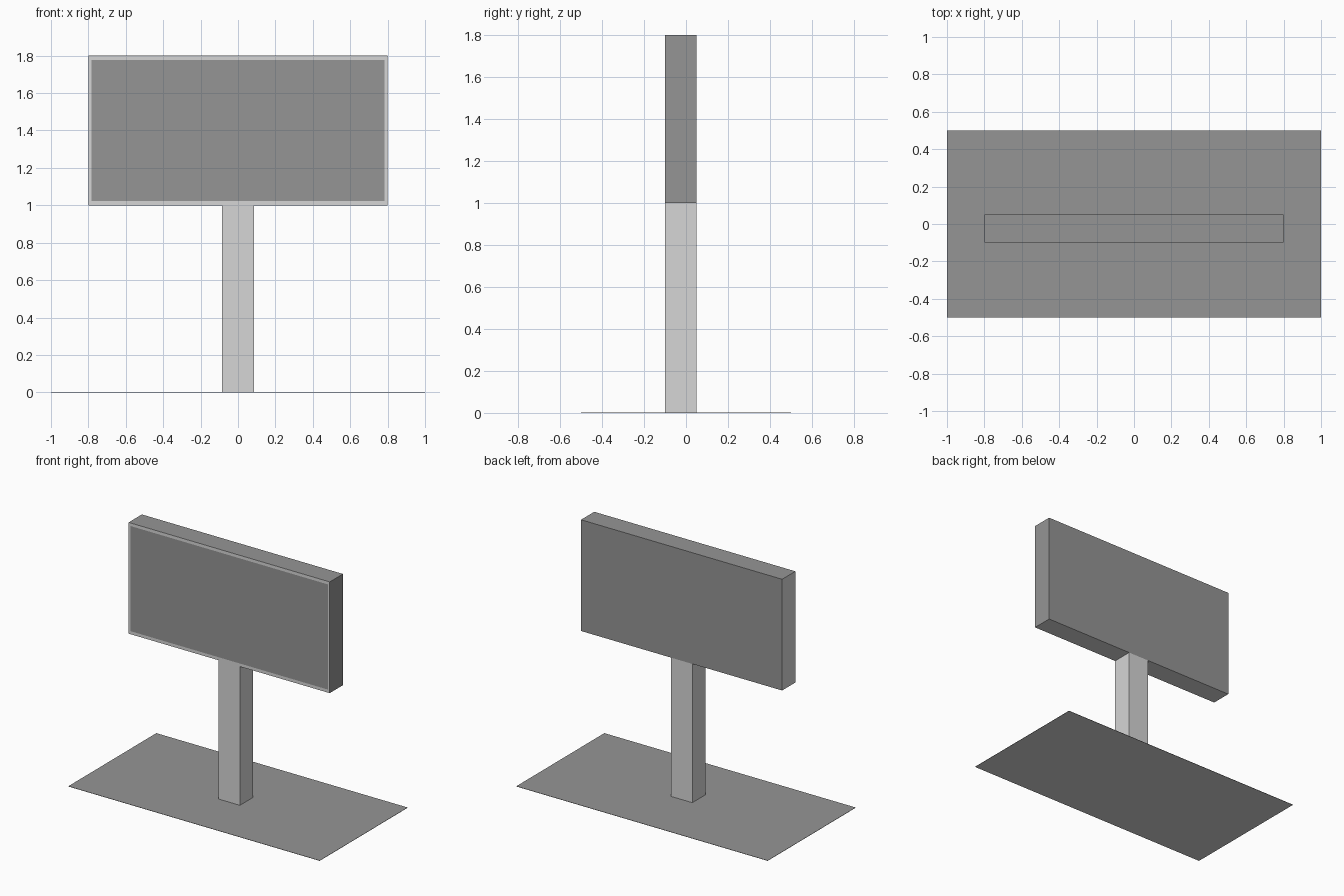
import bpy
import bmesh
from mathutils import Vector

cube = bpy.data.objects.get("Cube")
if cube:
    bpy.data.objects.remove(cube, do_unlink=True)


def make_material(name, value):
    mat = bpy.data.materials.new(name)
    mat.use_nodes = True
    colour = (value, value, value, 1)
    mat.diffuse_color = colour
    mat.node_tree.nodes["Principled BSDF"].inputs["Base Color"].default_value = colour
    return mat


dark = make_material("dark grey", 0.3)
light = make_material("light grey", 0.67)


def finish(name, bm, *mats):
    mesh = bpy.data.meshes.new(name)
    bm.to_mesh(mesh)
    bm.free()
    for mat in mats:
        mesh.materials.append(mat)
    obj = bpy.data.objects.new(name, mesh)
    bpy.context.collection.objects.link(obj)
    return obj


def box(low, high):
    low, high = Vector(low), Vector(high)
    bm = bmesh.new()
    bmesh.ops.create_cube(bm, size=1)
    bmesh.ops.scale(bm, vec=high - low, verts=bm.verts)
    bmesh.ops.translate(bm, vec=(low + high) / 2, verts=bm.verts)
    bm.normal_update()
    return bm


def facing(bm, direction):
    return [f for f in bm.faces if f.normal.dot(Vector(direction)) > 0.9]


def paint_light(faces):
    for face in faces:
        face.material_index = 1


FRONT, BACK = -0.1, 0.05
SHEET = 0.002
DOWN = (0, 0, -1)

# Thin ground sheet with a light underside
bm = box((-1, -0.5, 0), (1, 0.5, SHEET))
paint_light(facing(bm, DOWN))
finish("ground_sheet", bm, dark, light)

# Post, flush with the sign front and back
finish("post", box((-0.085, FRONT, SHEET), (0.085, BACK, 1)), light)

# Sign box: light underside, light right side and light border on the front
bm = box((-0.8, FRONT, 1), (0.8, BACK, 1.8))
paint_light(facing(bm, DOWN) + facing(bm, (-1, 0, 0)))
panel = facing(bm, (0, -1, 0))
border = bmesh.ops.inset_region(bm, faces=panel, thickness=0.022, use_even_offset=True)
paint_light(border["faces"])
# The border is narrower at the sides than above and below
bmesh.ops.scale(bm, vec=(1.008, 1, 1), verts=panel[0].verts)
finish("sign_box", bm, dark, light)
